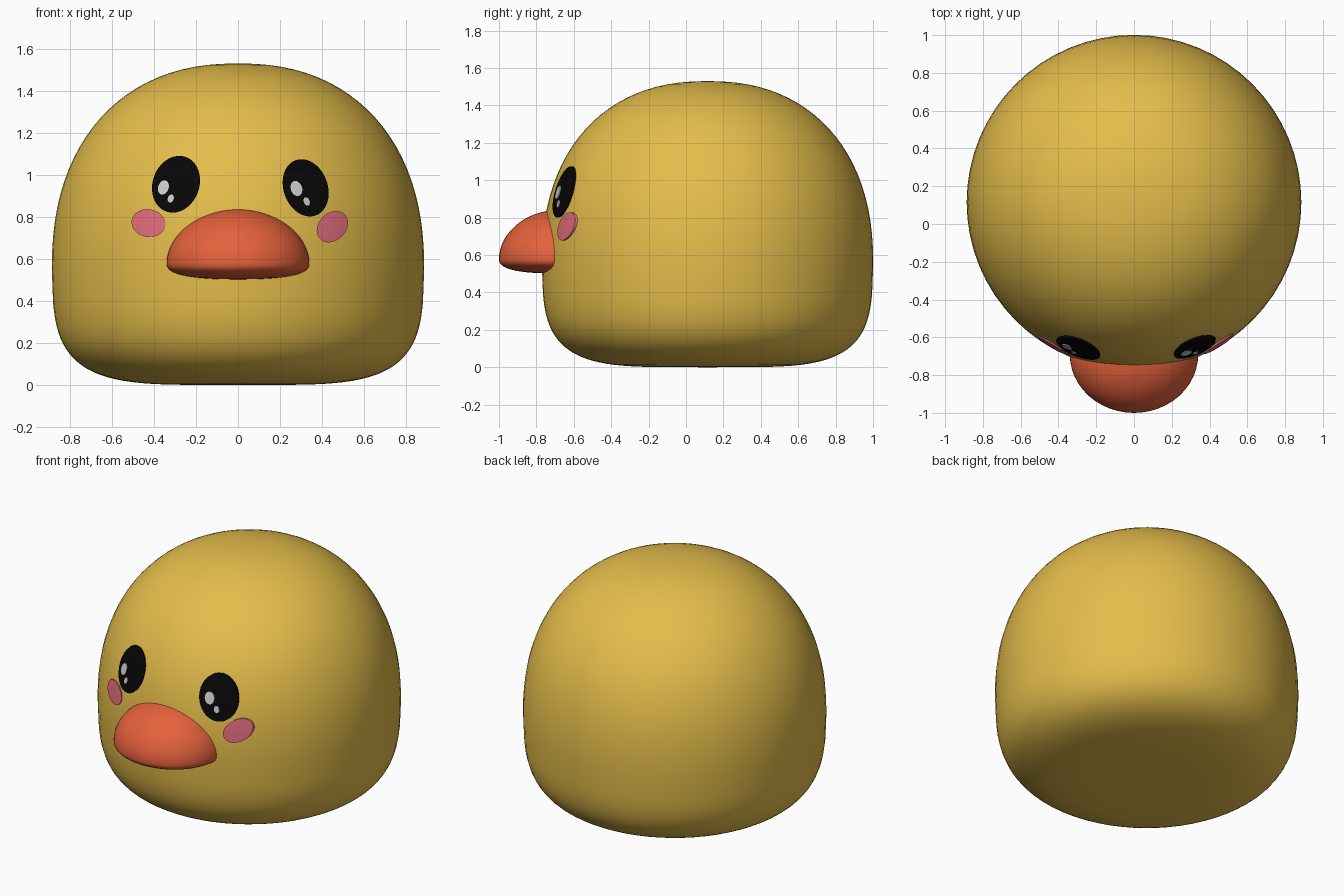
import bpy, bmesh
from math import sin, cos, pi, sqrt, radians

if "Cube" in bpy.data.objects:
    bpy.data.objects.remove(bpy.data.objects["Cube"])

# body axis, radius, widest height, dome height, dome squareness
CY, A, MID, H, N = 0.115, 0.886, 0.55, 0.98, 2.27


def material(name, rgb):
    m = bpy.data.materials.new(name)
    m.diffuse_color = (*rgb, 1)
    m.use_nodes = True
    m.node_tree.nodes["Principled BSDF"].inputs["Base Color"].default_value = m.diffuse_color
    return m


YELLOW = material("yellow", (0.78, 0.51, 0.07))
ORANGE = material("orange", (0.78, 0.12, 0.045))
BLACK = material("black", (0.002, 0.002, 0.002))
WHITE = material("white", (0.8, 0.8, 0.8))
PINK = material("pink", (0.75, 0.15, 0.20))


def finish(bm, name, mat, angle):
    bmesh.ops.recalc_face_normals(bm, faces=bm.faces)
    mesh = bpy.data.meshes.new(name)
    bm.to_mesh(mesh)
    bm.free()
    ob = bpy.data.objects.new(name, mesh)
    bpy.context.collection.objects.link(ob)
    mesh.materials.append(mat)
    bpy.ops.object.select_all(action='DESELECT')
    ob.select_set(True)
    bpy.context.view_layer.objects.active = ob
    bpy.ops.object.shade_smooth_by_angle(angle=radians(angle))
    return ob


def power(v, e):
    return (abs(v) ** e) * (1 if v >= 0 else -1)


def blob(name, mat, centre, radii, up, down, n_up, n_down, taper=0, seg=64, rings=48):
    """Rounded solid whose halves have their own height and squareness; taper narrows the foot."""
    bm = bmesh.new()
    bmesh.ops.create_uvsphere(bm, u_segments=seg, v_segments=rings, radius=1)
    for v in bm.verts:
        x, y, z = v.co
        rho = sqrt(x * x + y * y)
        h, n = (up, n_up) if z >= 0 else (down, n_down)
        k = power(rho, 2 / n) / rho if rho > 1e-5 else 0
        z = power(z, 2 / n)
        if z < 0:
            k *= 1 - taper * z * z
        v.co = (centre[0] + x * k * radii[0], centre[1] + y * k * radii[1], centre[2] + z * h)
    return finish(bm, name, mat, 60)


def on_dome(x, z, off):
    """Point on the front of the body, raised by off."""
    r = (A + off) * (1 - ((z - MID) / (H + off)) ** N) ** (1 / N)
    return x, CY - sqrt(r * r - x * x), z


def patch(name, mat, cx, cz, rx, rz, tilt, off, depth, seg=40, rings=5):
    """Thin oval that follows the body; tilt is clockwise seen from the front."""
    bm = bmesh.new()
    t = radians(tilt)

    def point(f, i, o):
        a = 2 * pi * i / seg
        u, w = f * rx * cos(a), f * rz * sin(a)
        return bm.verts.new(on_dome(cx + u * cos(t) + w * sin(t), cz - u * sin(t) + w * cos(t), o))

    mid = point(0, 0, off)
    loops = [[point(r / rings, i, off) for i in range(seg)] for r in range(1, rings + 1)]
    loops.append([point(1, i, off - depth) for i in range(seg)])
    for i in range(seg):
        j = (i + 1) % seg
        bm.faces.new((mid, loops[0][i], loops[0][j]))
        for p, q in zip(loops, loops[1:]):
            bm.faces.new((p[i], q[i], q[j], p[j]))
    ob = finish(bm, name, mat, 40)
    # make the outer skin face forward
    if ob.data.polygons[0].normal.y > 0:
        ob.data.flip_normals()
    return ob


# Body and beak
blob("body", YELLOW, (0, CY, MID), (A, A), H, MID, N, 4.5, 0.07)
blob("beak", ORANGE, (0, -0.69, 0.58), (0.34, 0.31), 0.26, 0.078, 1.93, 2.6, 0, 48, 32)

# Eyes with two glints each
patch("left_eye", BLACK, -0.295, 0.955, 0.111, 0.138, 20, 0.007, 0.01)
patch("right_eye", BLACK, 0.322, 0.938, 0.105, 0.140, -20, 0.007, 0.01)
patch("left_glint_large", WHITE, -0.355, 0.94, 0.025, 0.035, 20, 0.011, 0.005, 24, 2)
patch("left_glint_small", WHITE, -0.32, 0.887, 0.014, 0.020, 20, 0.011, 0.005, 24, 2)
patch("right_glint_large", WHITE, 0.278, 0.935, 0.027, 0.037, -20, 0.011, 0.005, 24, 2)
patch("right_glint_small", WHITE, 0.327, 0.873, 0.014, 0.021, -20, 0.011, 0.005, 24, 2)

# Cheeks
patch("left_cheek", PINK, -0.426, 0.770, 0.081, 0.066, 10, 0.006, 0.009)
patch("right_cheek", PINK, 0.449, 0.753, 0.083, 0.065, -45, 0.008, 0.011)
